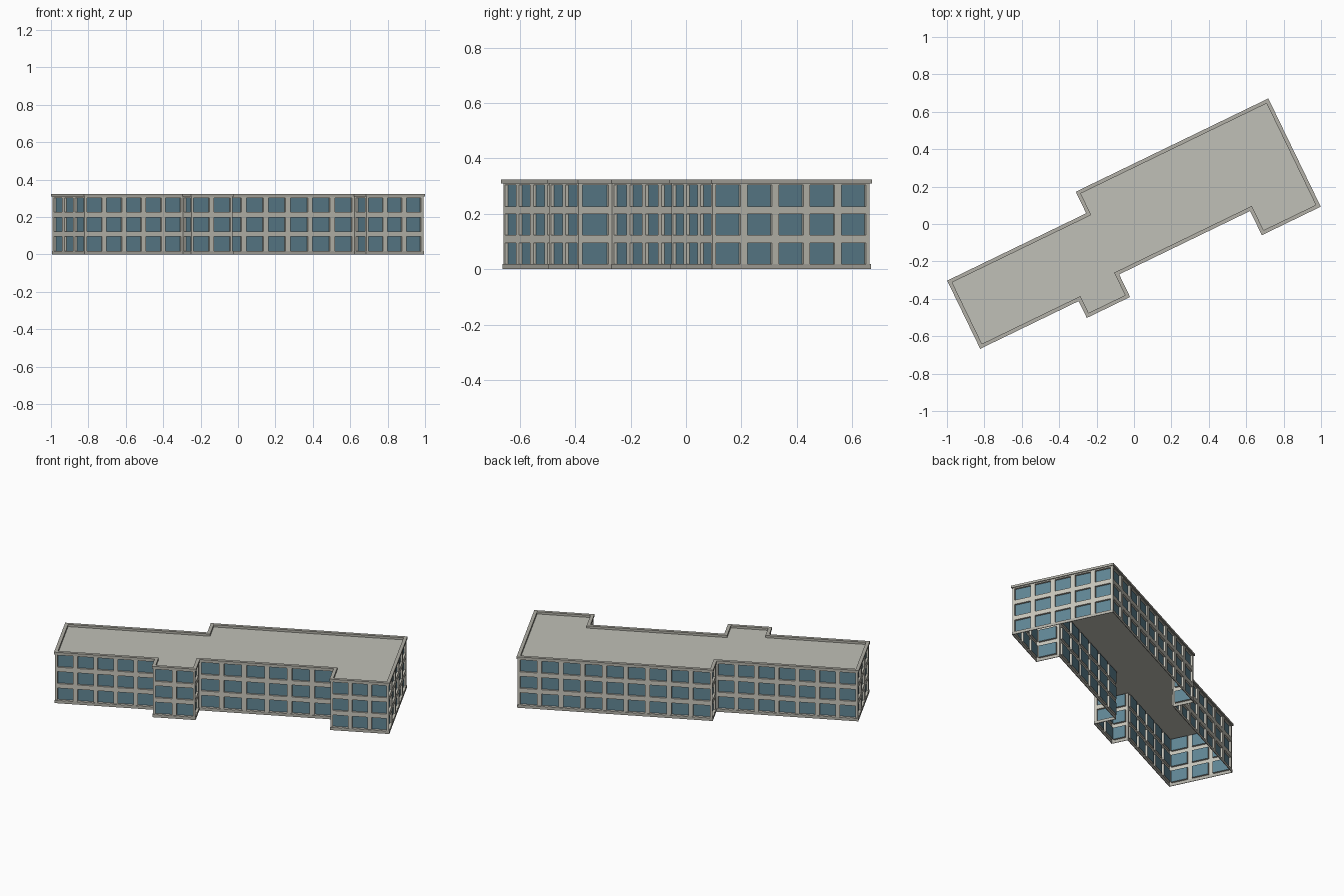
import bpy, bmesh, math
from mathutils import Vector, Matrix

if "Cube" in bpy.data.objects:
    bpy.data.objects.remove(bpy.data.objects["Cube"])

ROT = Matrix.Rotation(math.radians(25.85), 2)

# Building outline in its own axes, counter-clockwise
OUTLINE = [(-1.031, 0.163), (-1.031, -0.242), (-0.446, -0.242), (-0.446, -0.342),
           (-0.189, -0.342), (-0.189, -0.208), (0.589, -0.208), (0.589, -0.352),
           (0.939, -0.352), (0.939, 0.291), (-0.205, 0.291), (-0.205, 0.163)]
OUTLINE = [ROT @ Vector(p) for p in OUTLINE]
CAP_Z, TOP_Z, ROOF_Z = 0.312, 0.324, 0.310
ROWS = [(0.019, 0.095), (0.123, 0.199), (0.227, 0.303)]
RECESS = 0.012


def material(name, srgb):
    m = bpy.data.materials.new(name)
    lin = [((c / 255 + 0.055) / 1.055) ** 2.4 for c in srgb]
    m.diffuse_color = (*lin, 1)
    m.use_nodes = True
    m.node_tree.nodes["Principled BSDF"].inputs["Base Color"].default_value = m.diffuse_color
    return m


WALL = material("warm_grey_wall", (200, 198, 187))
GLASS = material("teal_glass", (97, 134, 149))
ROOF = material("grey_roof", (192, 192, 183))
TRIM = material("grey_trim", (178, 176, 167))


def outward(a, b):
    d = (b - a).normalized()
    return Vector((d.y, -d.x))


def offset(dist):
    """Outline with every right-angled corner moved outward by dist."""
    n = len(OUTLINE)
    return [p + dist * (outward(OUTLINE[i - 1], p) + outward(p, OUTLINE[(i + 1) % n]))
            for i, p in enumerate(OUTLINE)]


def finish(name, bm, *mats):
    me = bpy.data.meshes.new(name)
    bm.to_mesh(me)
    bm.free()
    ob = bpy.data.objects.new(name, me)
    bpy.context.collection.objects.link(ob)
    for m in mats:
        me.materials.append(m)
    return ob


def ring(name, d_out, d_in, z0, z1, mat):
    """Rectangular band following the outline."""
    bm = bmesh.new()
    loops = [[bm.verts.new((p.x, p.y, z)) for p in offset(d)]
             for d, z in ((d_out, z0), (d_out, z1), (d_in, z1), (d_in, z0))]
    n = len(OUTLINE)
    for k in range(4):
        a, b = loops[k], loops[(k + 1) % 4]
        for i in range(n):
            j = (i + 1) % n
            bm.faces.new((a[i], a[j], b[j], b[i]))
    return finish(name, bm, mat)


# Walls: a grid per side, window cells pushed inward
bm = bmesh.new()
corners = offset(-0.006)
zs = [0.0] + [z for row in ROWS for z in row] + [CAP_Z]
for i, a in enumerate(corners):
    b = corners[(i + 1) % len(corners)]
    length = (b - a).length
    count = max(1, round(length / 0.122))
    pitch = length / count
    xs = [0.0]
    for k in range(count):
        xs += [(k + 0.11) * pitch, (k + 0.89) * pitch]
    xs.append(length)
    grid = []
    for x in xs:
        p = a.lerp(b, x / length)
        grid.append([bm.verts.new((p.x, p.y, z)) for z in zs])
    panes = []
    for c in range(len(xs) - 1):
        for r in range(len(zs) - 1):
            f = bm.faces.new((grid[c][r], grid[c + 1][r], grid[c + 1][r + 1], grid[c][r + 1]))
            if c % 2 and r % 2:
                panes.append(f)
    n = outward(a, b)
    pushed = bmesh.ops.extrude_discrete_faces(bm, faces=panes)["faces"]
    for f in pushed:
        f.material_index = 1
        bmesh.ops.translate(bm, verts=f.verts[:], vec=(-n.x * RECESS, -n.y * RECESS, 0))
finish("walls_and_windows", bm, WALL, GLASS)

# Flat roof deck
bm = bmesh.new()
bm.faces.new([bm.verts.new((p.x, p.y, ROOF_Z)) for p in corners])
finish("roof_deck", bm, ROOF)

# Parapet cap and plinth
ring("parapet_cap", 0.0, -0.02, ROOF_Z, TOP_Z, TRIM)
ring("plinth", -0.003, -0.0065, 0.0, 0.018, TRIM)
